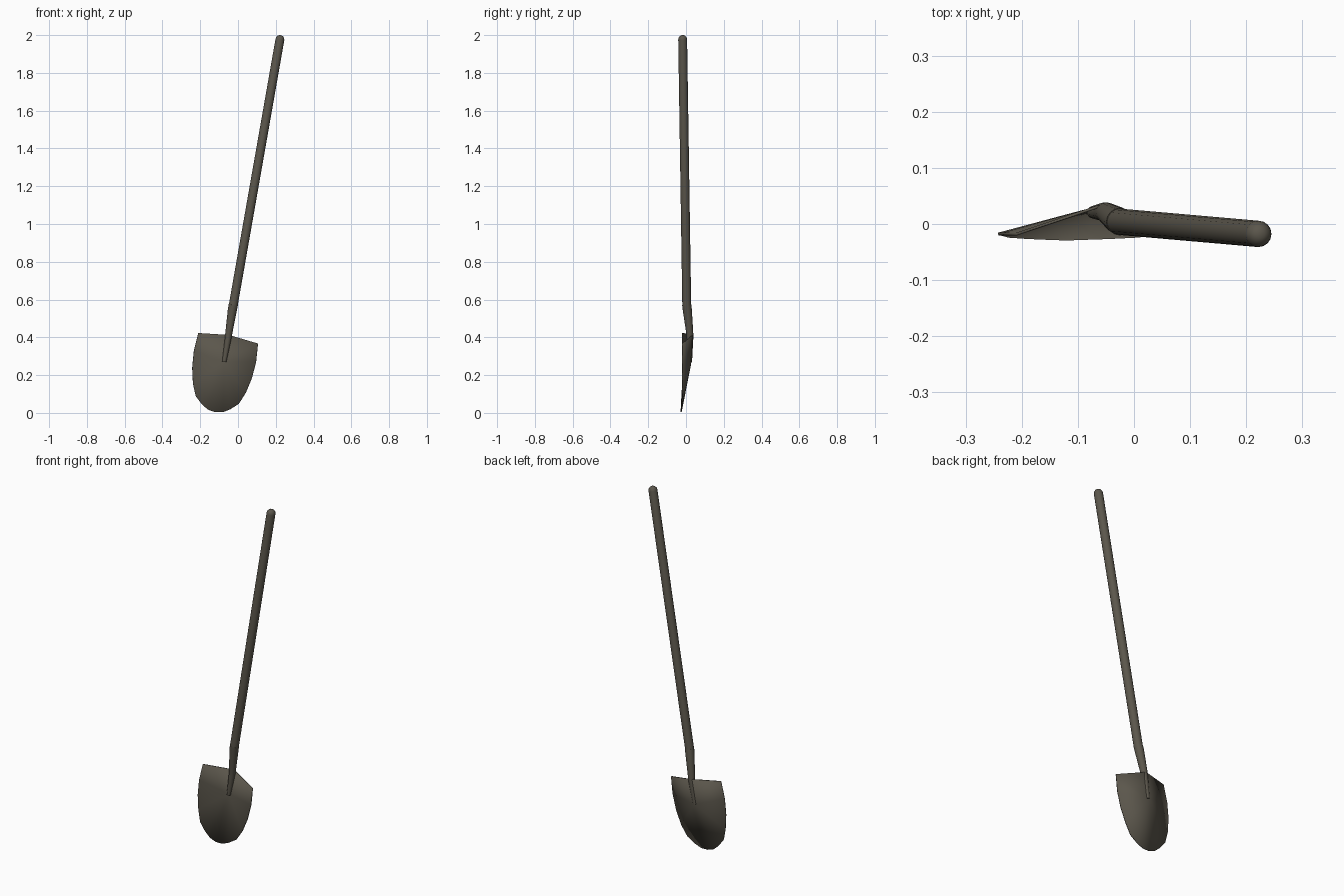
import bpy, bmesh, math
from mathutils import Vector

if "Cube" in bpy.data.objects:
    bpy.data.objects.remove(bpy.data.objects["Cube"])

steel = bpy.data.materials.new("dark weathered metal")
steel.diffuse_color = (0.105, 0.094, 0.072, 1)
steel.use_nodes = True
steel.node_tree.nodes["Principled BSDF"].inputs["Base Color"].default_value = steel.diffuse_color

TILT = math.radians(10)


def place(u, v, y):
    """Tilted tool frame: u across the blade, v up from the tip."""
    c, s = math.cos(TILT), math.sin(TILT)
    return Vector((-0.121 + u * c + v * s, y, 0.004 - u * s + v * c))


def finish(bm, name, angle):
    bmesh.ops.recalc_face_normals(bm, faces=bm.faces)
    me = bpy.data.meshes.new(name)
    bm.to_mesh(me)
    bm.free()
    ob = bpy.data.objects.new(name, me)
    bpy.context.collection.objects.link(ob)
    me.materials.append(steel)
    bpy.ops.object.select_all(action='DESELECT')
    ob.select_set(True)
    bpy.context.view_layer.objects.active = ob
    bpy.ops.object.shade_smooth_by_angle(angle=math.radians(angle))
    return ob


def tube(name, rings, sides=16):
    """Round tube through (centre, radius) rings with closed ends."""
    bm = bmesh.new()
    axis = (Vector(rings[-1][0]) - Vector(rings[0][0])).normalized()
    a = axis.cross(Vector((0, 1, 0))).normalized()
    b = axis.cross(a)
    loops = []
    for centre, r in rings:
        loops.append([bm.verts.new(Vector(centre) + r * (a * math.cos(t) + b * math.sin(t)))
                      for t in (2 * math.pi * i / sides for i in range(sides))])
    for lo, hi in zip(loops, loops[1:]):
        for i in range(sides):
            j = (i + 1) % sides
            bm.faces.new((lo[i], lo[j], hi[j], hi[i]))
    bm.faces.new(loops[0])
    bm.faces.new(loops[-1])
    return finish(bm, name, 40)


# Handle with a rounded end
base, top = Vector((-0.026, 0.004, 0.565)), Vector((0.226, -0.018, 2.0))
d = (top - base).normalized()
R = 0.0235
rings = [(base, R), (top - d * 0.024, R)]
rings += [(top - d * 0.024 * (1 - math.sin(t)), R * math.cos(t))
          for t in (math.radians(k) for k in (25, 50, 72))]
tube("handle", rings)

# Tapered socket running down into the blade
tube("socket", [((-0.025, 0.004, 0.572), 0.0245), ((-0.030, 0.007, 0.545), 0.0240),
                ((-0.049, 0.020, 0.42), 0.0185), ((-0.053, 0.0215, 0.39), 0.017),
                ((-0.073, 0.021, 0.27), 0.011)])

# Dished blade: a fan from the apex to a symmetric outline
side = [(0.04, 0.007), (0.076, 0.029), (0.116, 0.066), (0.142, 0.13),
        (0.160, 0.21), (0.167, 0.30), (0.160, 0.397)]
bm = bmesh.new()
apex = bm.verts.new(place(0, 0.272, 0.027))


def rim_y(v):
    return -0.026 + 0.008 * min(1, v / 0.13)


right = [bm.verts.new(place(u, v, rim_y(v))) for u, v in side]
left = [bm.verts.new(place(-u, v, rim_y(v))) for u, v in side]
tip = bm.verts.new(place(0, 0, -0.027))
ridge = bm.verts.new(place(0, 0.415, 0.036))
outline = [tip] + right + [ridge] + left[::-1]
for i, p in enumerate(outline):
    bm.faces.new((apex, p, outline[(i + 1) % len(outline)]))
blade = finish(bm, "blade", 25)
mod = blade.modifiers.new("thickness", 'SOLIDIFY')
mod.thickness = 0.005
mod.offset = 0
